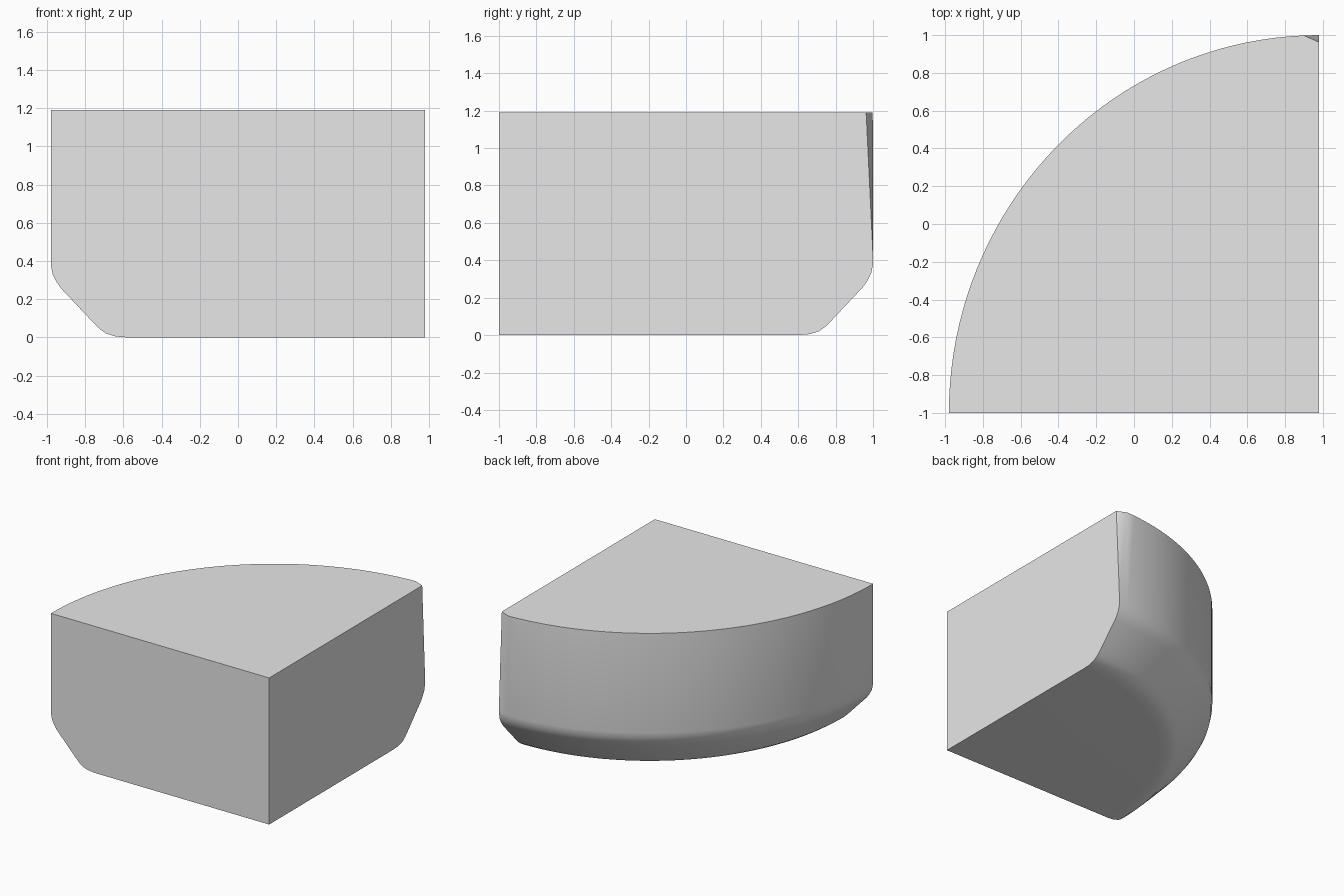
import bpy, bmesh, math
from mathutils import Vector

cube = bpy.data.objects.get("Cube")
if cube:
    bpy.data.objects.remove(cube, do_unlink=True)

CORNER = Vector((0.98, -1.0, 0.0))
RX, RY, TOP, STEPS = 1.96, 2.0, 1.19, 40

# Plain grey material
grey = bpy.data.materials.new("light grey")
grey.use_nodes = True
grey.diffuse_color = (0.8, 0.8, 0.8, 1)
grey.node_tree.nodes["Principled BSDF"].inputs["Base Color"].default_value = (0.8, 0.8, 0.8, 1)

# Outer wall profile: (inset from the rim, height), with a softened lower bevel
profile = [(0.40, 0), (0.34, 0.005), (0.29, 0.02), (0.255, 0.045), (0.22, 0.08),
           (0.055, 0.255), (0.03, 0.29), (0.01, 0.33), (0, 0.38), (0, TOP)]

bm = bmesh.new()
rings = []
for i in range(STEPS + 1):
    a = math.pi / 2 * i / STEPS
    rings.append([bm.verts.new((CORNER.x - (RX - d) * math.cos(a),
                                CORNER.y + (RY - d) * math.sin(a), z))
                  for d, z in profile])
low = bm.verts.new(CORNER)
high = bm.verts.new(CORNER + Vector((0, 0, TOP)))

# Curved wall, then flat bottom, top and the two straight sides
for r, s in zip(rings, rings[1:]):
    for j in range(len(profile) - 1):
        bm.faces.new((r[j], s[j], s[j + 1], r[j + 1]))
bm.faces.new([low] + [r[0] for r in rings])
bm.faces.new([high] + [r[-1] for r in rings])
for r in (rings[0], rings[-1]):
    bm.faces.new([low] + r + [high])
bmesh.ops.recalc_face_normals(bm, faces=bm.faces)

# Thin slanted facet trimmed off the back upper corner
p = Vector((0.98, 0.963, TOP))
q = Vector((0.98, 1.0, 0.42))
t = Vector((0.90, 0.998, TOP))
normal = (q - p).cross(t - p).normalized()
if normal.y < 0:
    normal.negate()
cut = bmesh.ops.bisect_plane(bm, geom=bm.verts[:] + bm.edges[:] + bm.faces[:],
                             plane_co=p, plane_no=normal, clear_outer=True)
bmesh.ops.holes_fill(bm, edges=[e for e in bm.edges if e.is_boundary], sides=0)
bmesh.ops.recalc_face_normals(bm, faces=bm.faces)

mesh = bpy.data.meshes.new("quarter_round_block")
bm.to_mesh(mesh)
bm.free()
mesh.materials.append(grey)
block = bpy.data.objects.new("quarter_round_block", mesh)
bpy.context.collection.objects.link(block)
bpy.ops.object.select_all(action="DESELECT")
block.select_set(True)
bpy.context.view_layer.objects.active = block
bpy.ops.object.shade_smooth_by_angle(angle=math.radians(30))
